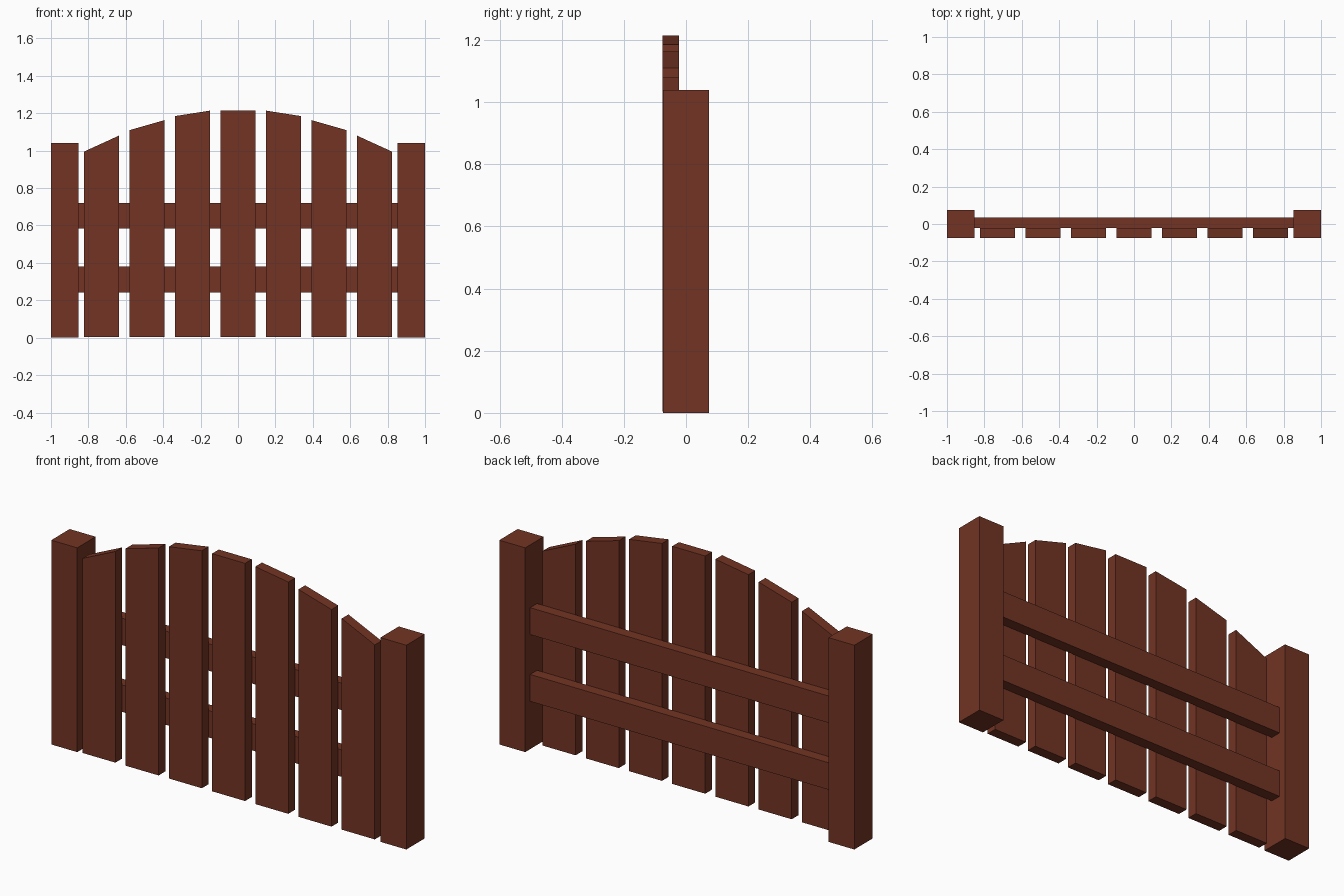
import bpy
import bmesh

if "Cube" in bpy.data.objects:
    bpy.data.objects.remove(bpy.data.objects["Cube"])

wood = bpy.data.materials.new("reddish_brown_wood")
wood.diffuse_color = (0.17, 0.034, 0.017, 1.0)
wood.use_nodes = True
wood.node_tree.nodes["Principled BSDF"].inputs["Base Color"].default_value = wood.diffuse_color


def extruded_profile(name, profile, y0, y1):
    """Extrude an x-z outline from y0 to y1."""
    bm = bmesh.new()
    face = bm.faces.new([bm.verts.new((x, y0, z)) for x, z in profile])
    ext = bmesh.ops.extrude_face_region(bm, geom=[face])
    verts = [g for g in ext["geom"] if isinstance(g, bmesh.types.BMVert)]
    bmesh.ops.translate(bm, verts=verts, vec=(0, y1 - y0, 0))
    bmesh.ops.recalc_face_normals(bm, faces=bm.faces)
    mesh = bpy.data.meshes.new(name)
    bm.to_mesh(mesh)
    bm.free()
    mesh.materials.append(wood)
    obj = bpy.data.objects.new(name, mesh)
    bpy.context.collection.objects.link(obj)
    return obj


def board(name, x0, x1, z0, z_left, z_right, y0, y1):
    return extruded_profile(
        name, [(x0, z0), (x1, z0), (x1, z_right), (x0, z_left)], y0, y1)


# Square end posts
board("left_post", -1.0, -0.854, 0, 1.04, 1.04, -0.074, 0.074)
board("right_post", 0.854, 1.0, 0, 1.04, 1.04, -0.074, 0.074)

# Horizontal rails between the posts
for name, z0, z1 in (("lower_rail", 0.243, 0.38), ("upper_rail", 0.583, 0.72)):
    board(name, -0.854, 0.854, z0, z1, z1, -0.022, 0.034)

# Pickets: inner and outer top heights, from the centre outwards
PITCH, HALF, BOTTOM = 0.2435, 0.093, 0.005
tops = [(1.215, 1.215), (1.214, 1.185), (1.163, 1.11), (1.08, 0.995)]
for i, (inner, outer) in enumerate(tops):
    for side in ((1,) if i == 0 else (-1, 1)):
        x = side * i * PITCH
        zl, zr = (inner, outer) if side > 0 else (outer, inner)
        label = "centre" if i == 0 else ("right" if side > 0 else "left")
        board(f"{label}_picket_{i}", x - HALF, x + HALF, BOTTOM, zl, zr,
              -0.076, -0.022)
